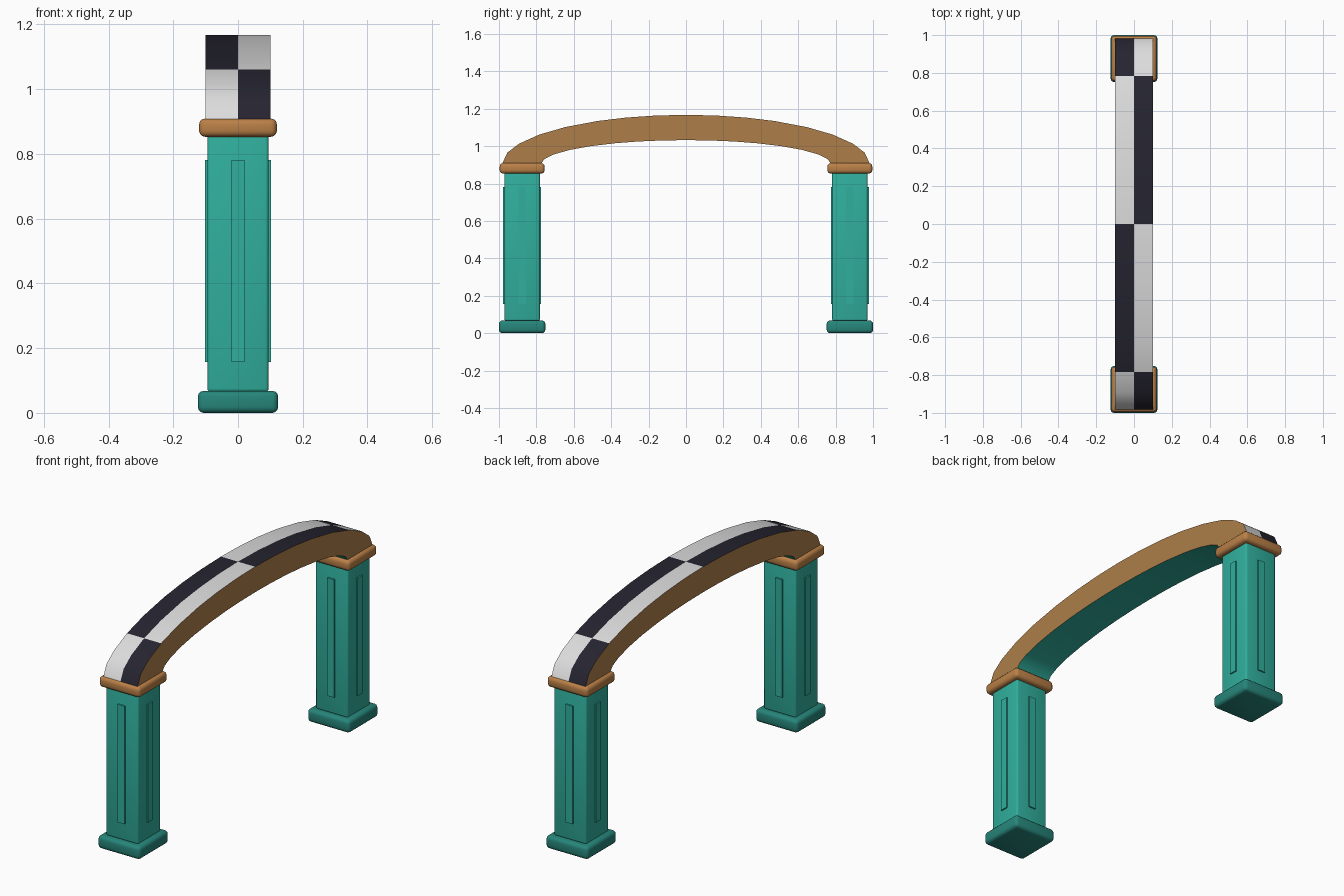
import bpy, bmesh, math

if "Cube" in bpy.data.objects:
    bpy.data.objects.remove(bpy.data.objects["Cube"])


def material(name, r, g, b):
    m = bpy.data.materials.new(name)
    lin = [((c / 255 + 0.055) / 1.055) ** 2.4 for c in (r, g, b)]
    m.diffuse_color = (*lin, 1)
    m.use_nodes = True
    m.node_tree.nodes["Principled BSDF"].inputs["Base Color"].default_value = m.diffuse_color
    return m


TEAL = material("teal", 48, 175, 157)
DARK_TEAL = material("dark teal", 38, 134, 123)
CAP_BROWN = material("warm brown", 186, 128, 71)
ARCH_BROWN = material("arch brown", 173, 126, 73)
LIGHT = material("light grey", 220, 220, 220)
DARK = material("near black", 37, 36, 48)


def smooth(ob, angle):
    bpy.ops.object.select_all(action='DESELECT')
    ob.select_set(True)
    bpy.context.view_layer.objects.active = ob
    bpy.ops.object.shade_smooth_by_angle(angle=math.radians(angle))


def box(name, center, size, mat, bevel=0.0, segments=3):
    bm = bmesh.new()
    bmesh.ops.create_cube(bm, size=1)
    for v in bm.verts:
        v.co = [c + p * s for c, p, s in zip(center, v.co, size)]
    if bevel:
        bmesh.ops.bevel(bm, geom=bm.edges[:], offset=bevel, segments=segments,
                        profile=0.5, affect='EDGES')
    me = bpy.data.meshes.new(name)
    bm.to_mesh(me)
    bm.free()
    me.materials.append(mat)
    ob = bpy.data.objects.new(name, me)
    bpy.context.collection.objects.link(ob)
    if bevel:
        smooth(ob, 40)
    return ob


# Two square pillars with base, cap and a raised strip on each side
CY = 0.876
for side, sy in (("front", -1), ("back", 1)):
    y = sy * CY
    box(side + "_base", (0, y, 0.034), (0.248, 0.248, 0.068), DARK_TEAL, 0.018)
    box(side + "_pillar", (0, y, 0.465), (0.189, 0.189, 0.80), TEAL, 0.010)
    box(side + "_cap", (0, y, 0.881), (0.24, 0.24, 0.056), CAP_BROWN, 0.018)
    for i, (dx, dy) in enumerate(((1, 0), (-1, 0), (0, 1), (0, -1))):
        size = (0.012 if dx else 0.041, 0.012 if dy else 0.041, 0.624)
        box(f"{side}_strip_{i + 1}", (dx * 0.0955, y + dy * 0.0955, 0.469),
            size, TEAL)

# Arch: two half ellipses joined by flat sides, with a checkered top
quarter = [0, 14, 25, 37.2, 49, 61.3, 71, 80.5]
angles = quarter + [90] + [180 - a for a in reversed(quarter)]
bm = bmesh.new()
rows = []
for a in angles:
    c, s = math.cos(math.radians(a)), math.sin(math.radians(a))
    outer = [bm.verts.new((x, 0.985 * c, 0.9 + 0.267 * s)) for x in (-0.1, 0, 0.1)]
    inner = [bm.verts.new((x, 0.779 * c, 0.9 + 0.132 * s)) for x in (0.1, -0.1)]
    rows.append(outer + inner)
for k in range(len(rows) - 1):
    p, q = rows[k], rows[k + 1]
    mid = (angles[k] + angles[k + 1]) / 2
    band = sum(mid > limit for limit in (37.2, 90, 142.8))
    # outer left, outer right, right side, underside, left side
    slots = [(band + 1) % 2, band % 2, 2, 3, 2]
    for j in range(5):
        n = (j + 1) % 5
        f = bm.faces.new((p[j], p[n], q[n], q[j]))
        f.material_index = slots[j]
for r in (rows[0], rows[-1]):
    bm.faces.new(r).material_index = 2
bmesh.ops.recalc_face_normals(bm, faces=bm.faces[:])
me = bpy.data.meshes.new("arch")
bm.to_mesh(me)
bm.free()
for m in (LIGHT, DARK, ARCH_BROWN, TEAL):
    me.materials.append(m)
arch = bpy.data.objects.new("arch", me)
bpy.context.collection.objects.link(arch)
smooth(arch, 50)
